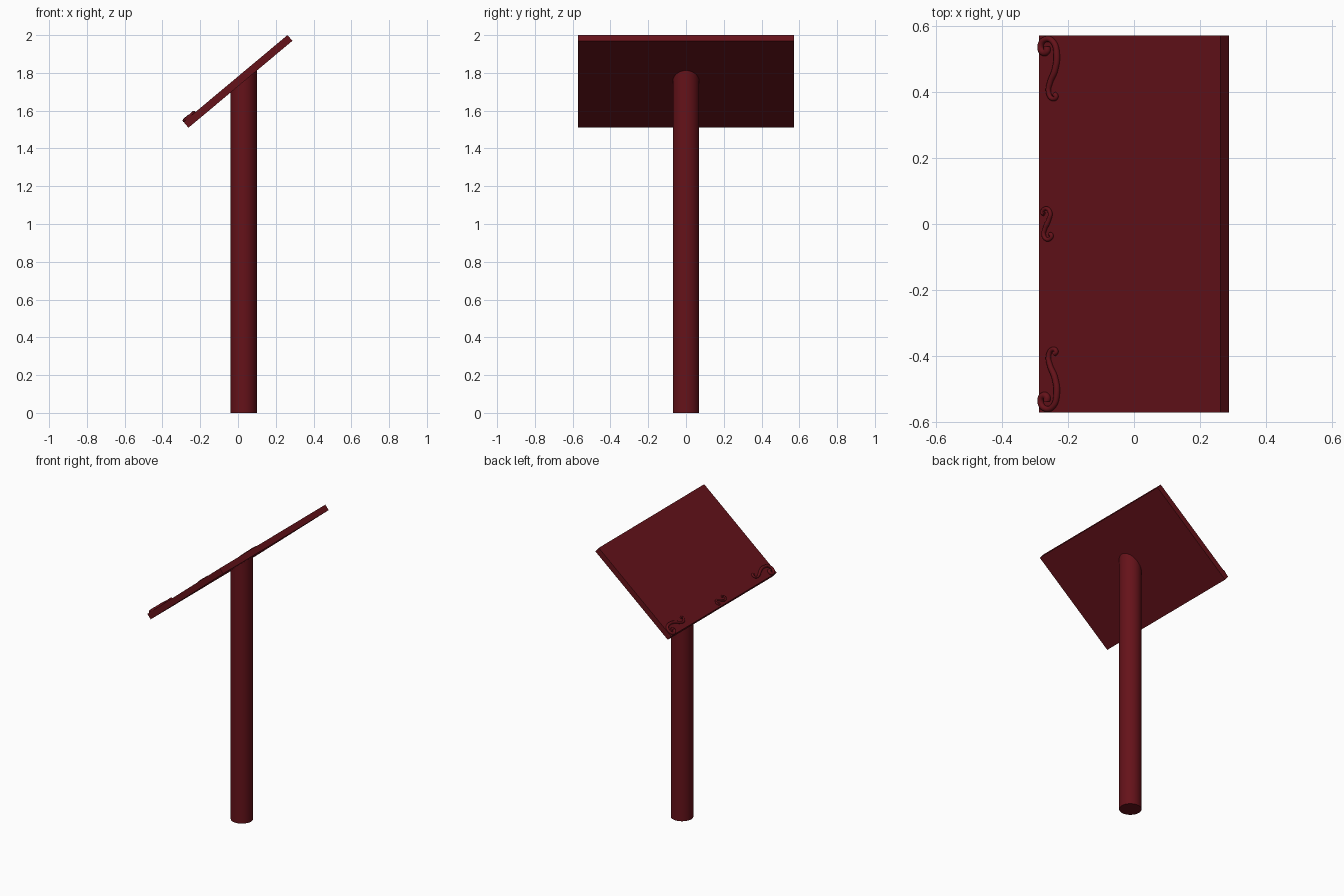
import bpy, math
from mathutils import Vector, Matrix

if "Cube" in bpy.data.objects:
    bpy.data.objects.remove(bpy.data.objects["Cube"])

TILT = math.radians(39.9)
LENGTH, WIDTH, THICK = 0.717, 1.144, 0.04
CENTRE = Vector((0, 0, 1.755))
PANEL = Matrix.Translation(CENTRE) @ Matrix.Rotation(-TILT, 4, 'Y')

mat = bpy.data.materials.new("dark_red")
mat.diffuse_color = (0.13, 0.006, 0.01, 1)
mat.use_nodes = True
mat.node_tree.nodes["Principled BSDF"].inputs["Base Color"].default_value = mat.diffuse_color


def finish(obj, name, smooth=False):
    obj.name = name
    obj.data.materials.clear()
    obj.data.materials.append(mat)
    if smooth:
        bpy.ops.object.select_all(action='DESELECT')
        obj.select_set(True)
        bpy.context.view_layer.objects.active = obj
        bpy.ops.object.shade_smooth_by_angle(angle=math.radians(40))


# Sloping reading board
bpy.ops.mesh.primitive_cube_add(size=1)
board = bpy.context.object
board.data.transform(PANEL @ Matrix.Diagonal((LENGTH, WIDTH, THICK, 1)))
finish(board, "sloping_board")

# Round post, its top cut to the slope of the board
bpy.ops.mesh.primitive_cylinder_add(vertices=48, radius=0.07, depth=1)
post = bpy.context.object
for v in post.data.vertices:
    v.co.x += 0.03
    v.co.z = 0 if v.co.z < 0 else CENTRE.z - 0.01 + v.co.x * math.tan(TILT)
finish(post, "post", True)


def scroll(name, points, flip=1):
    """Tapered scroll on the board; points are plan x, y and tube radius."""
    curve = bpy.data.curves.new(name, 'CURVE')
    curve.dimensions = '3D'
    curve.bevel_depth = 1.0
    curve.bevel_resolution = 3
    curve.resolution_u = 8
    curve.use_fill_caps = True
    spline = curve.splines.new('BEZIER')
    spline.bezier_points.add(len(points) - 1)
    for bp, (x, y, r) in zip(spline.bezier_points, points):
        u = (x + THICK / 2 * math.sin(TILT)) / math.cos(TILT)
        bp.co = PANEL @ Vector((u, y * flip, THICK / 2 + 0.003))
        bp.radius = r
        bp.handle_left_type = bp.handle_right_type = 'AUTO'
    obj = bpy.data.objects.new(name, curve)
    bpy.context.collection.objects.link(obj)
    bpy.ops.object.select_all(action='DESELECT')
    obj.select_set(True)
    bpy.context.view_layer.objects.active = obj
    bpy.ops.object.convert(target='MESH')
    finish(bpy.context.object, name, True)


# Long S scrolls at the two lower corners
corner = [(-0.262, 0.538, 0.011), (-0.262, 0.524, 0.011), (-0.274, 0.521, 0.011),
          (-0.281, 0.540, 0.010), (-0.266, 0.560, 0.009), (-0.243, 0.552, 0.009),
          (-0.232, 0.515, 0.010), (-0.238, 0.465, 0.010), (-0.252, 0.430, 0.009),
          (-0.257, 0.400, 0.008), (-0.246, 0.380, 0.007), (-0.234, 0.386, 0.007),
          (-0.240, 0.394, 0.008)]
scroll("corner_scroll_back", corner)
scroll("corner_scroll_front", corner, -1)

# Small S scroll in the middle of the lower edge
half = [(-0.008, 0.030, 0.006), (-0.014, 0.034, 0.006), (-0.010, 0.044, 0.006),
        (0.002, 0.046, 0.006), (0.010, 0.032, 0.007), (0.006, 0.014, 0.007)]
middle = half + [(0, 0, 0.008)] + [(-x, -y, r) for x, y, r in reversed(half)]
scroll("middle_scroll", [(x - 0.262, y, r) for x, y, r in middle])
